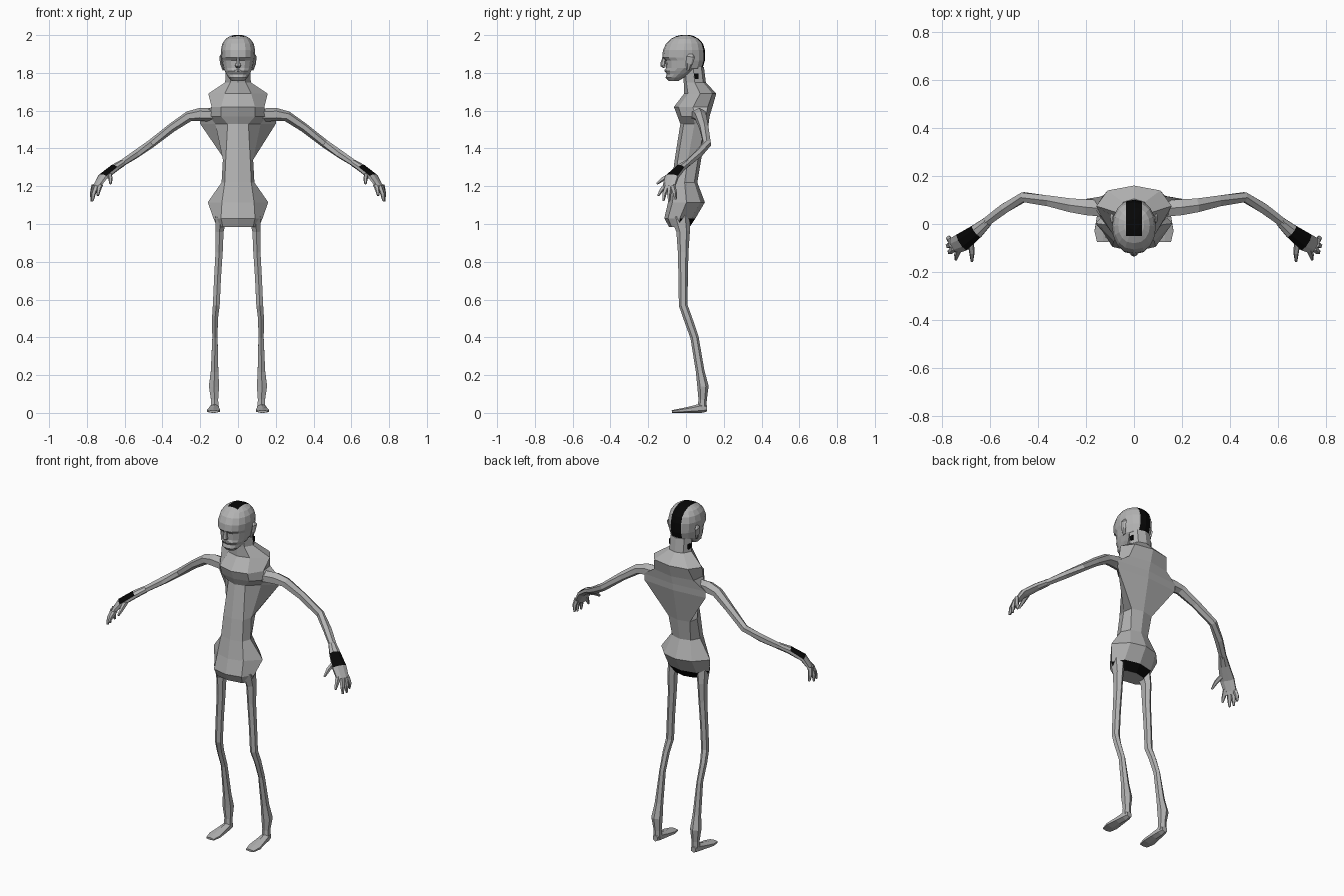
import bpy
import bmesh
import math
from mathutils import Vector

cube = bpy.data.objects.get("Cube")
if cube:
    bpy.data.objects.remove(cube, do_unlink=True)


def make_material(name, value):
    mat = bpy.data.materials.new(name)
    mat.use_nodes = True
    colour = (value, value, value, 1)
    mat.diffuse_color = colour
    mat.node_tree.nodes["Principled BSDF"].inputs["Base Color"].default_value = colour
    return mat


GREY = make_material("skin_grey", 0.45)
BLACK = make_material("patch_black", 0.002)
UP = Vector((0, 0, 1))
BACK = Vector((0, 1, 0))


def build(name, rings, black_rule=None, cuts=()):
    """Skin a list of closed rings; faces that meet black_rule turn black."""
    bm = bmesh.new()
    loops = [[bm.verts.new(p) for p in ring] for ring in rings]
    n = len(loops[0])
    for low, high in zip(loops, loops[1:]):
        for i in range(n):
            j = (i + 1) % n
            bm.faces.new((low[i], low[j], high[j], high[i]))
    bm.faces.new(loops[0])
    bm.faces.new(loops[-1])
    for point, normal in cuts:
        geom = bm.verts[:] + bm.edges[:] + bm.faces[:]
        bmesh.ops.bisect_plane(bm, geom=geom, plane_co=point, plane_no=normal)
    bmesh.ops.recalc_face_normals(bm, faces=bm.faces[:])
    bm.normal_update()
    if black_rule:
        for f in bm.faces:
            f.material_index = int(black_rule(f.calc_center_median(), f.normal))
    mesh = bpy.data.meshes.new(name)
    bm.to_mesh(mesh)
    bm.free()
    mesh.materials.append(GREY)
    mesh.materials.append(BLACK)
    obj = bpy.data.objects.new(name, mesh)
    bpy.context.collection.objects.link(obj)
    return obj


def tube(name, path, ref, side=1, sides=6, black_rule=None):
    """Path rows are x, y, z, half width, half depth; side mirrors x."""
    pts = [Vector((side * r[0], r[1], r[2])) for r in path]
    rings = []
    for k, row in enumerate(path):
        along = pts[min(k + 1, len(pts) - 1)] - pts[max(k - 1, 0)]
        across = along.cross(ref).normalized()
        deep = across.cross(along).normalized()
        angles = [math.tau * (i + 0.5) / sides for i in range(sides)]
        rings.append([pts[k] + across * row[3] * math.cos(a) + deep * row[4] * math.sin(a)
                      for a in angles])
    return build(name, rings, black_rule)


def body_ring(z, front, back, wf, ws, wb):
    """Eight-sided section: front corner, side and back corner half widths."""
    inset = 0.12 * (back - front)
    half = [(wf, front + inset), (ws, (front + back) / 2), (wb, back - inset)]
    loop = [(0, front)] + half + [(0, back)] + [(-x, y) for x, y in reversed(half)]
    return [(x, y, z) for x, y in loop]


def head_ring(z, front, back, width):
    mid, deep = (front + back) / 2, (back - front) / 2
    ring = []
    for i in range(16):
        a = math.tau * i / 16
        s, c = math.sin(a), math.cos(a)
        ring.append((width * math.copysign(abs(s) ** 0.85, s), mid - deep * c, z))
    return ring


# Torso: pelvis, waist, flared back, raised collar and neck
torso = [
    (.985, -.09, .02, .08, .11, .06),
    (1.03, -.115, .05, .09, .13, .09),
    (1.115, -.095, .1, .085, .16, .09),
    (1.22, -.075, .06, .07, .087, .06),
    (1.34, -.06, .08, .065, .08, .07),
    (1.53, -.03, .12, .055, .12, .2),
    (1.57, -.045, .125, .09, .15, .2),
    (1.62, -.064, .14, .09, .14, .13),
    (1.69, -.01, .16, .07, .157, .11),
    (1.75, -.012, .105, .04, .068, .045),
    (1.83, -.02, .095, .04, .064, .045),
]
build("torso", [body_ring(*row) for row in torso],
      lambda c, n: c.z < 1.02 and n.y > 0.2)

# Head with a dark strip over the crown and down the back
head = [
    (1.757, -.092, -.04, .032),
    (1.775, -.108, -.01, .05),
    (1.795, -.102, .03, .062),
    (1.81, -.112, .06, .07),
    (1.825, -.106, .088, .078),
    (1.865, -.108, .1, .085),
    (1.882, -.126, .101, .088),
    (1.92, -.122, .1, .091),
    (1.955, -.106, .09, .083),
    (1.98, -.08, .068, .066),
    (1.995, -.05, .04, .042),
    (2, -.025, .02, .022),
]
STRIP = 0.033
build("head", [head_ring(*row) for row in head],
      lambda c, n: abs(c.x) < STRIP and c.y > -0.05 and c.z > 1.82
      and (n.y > 0.3 or n.z > 0.6),
      cuts=[((STRIP, 0, 0), (1, 0, 0)), ((-STRIP, 0, 0), (1, 0, 0)),
            ((0, -0.05, 0), (0, 1, 0))])
tube("nose", [(0, -.115, 1.886, .008, .008), (0, -.12, 1.855, .011, .014),
              (0, -.122, 1.84, .017, .015), (0, -.112, 1.828, .012, .006)], BACK)
tube("lips", [(-.03, -.098, 1.81, .004, .004), (0, -.109, 1.812, .007, .007),
              (.03, -.098, 1.81, .004, .004)], UP)

for side, label in ((1, "left"), (-1, "right")):
    # Ear and the small dark patch behind it
    tube(label + "_ear", [(.078, .01, 1.815, .005, .008), (.088, .018, 1.85, .008, .018),
                          (.092, .025, 1.885, .008, .022), (.086, .025, 1.9, .004, .01)],
         BACK, side)
    patch = [[(side * x, .055 + a * .012, 1.782 + b * .014)
              for a, b in ((-1, -1), (1, -1), (1, 1), (-1, 1))] for x in (.058, .066)]
    build(label + "_neck_patch", patch, lambda c, n: True)

    # Arm, from inside the chest to the wrist
    tube(label + "_arm", [
        (.08, .06, 1.575, .04, .035), (.2, .07, 1.58, .038, .035),
        (.26, .077, 1.57, .033, .028), (.35, .095, 1.51, .026, .024),
        (.46, .112, 1.425, .023, .022), (.54, .065, 1.37, .024, .022),
        (.62, .005, 1.318, .021, .018)], UP, side)

    # Palm with a dark patch on its back
    tube(label + "_hand", [
        (.61, .01, 1.324, .022, .018), (.655, -.03, 1.296, .032, .02),
        (.715, -.075, 1.25, .042, .019), (.748, -.09, 1.2, .038, .014),
        (.755, -.095, 1.18, .03, .01)], UP, side, 8,
        lambda c, n: abs(abs(c.x) - .69) < .03 and n.z > .45)

    # Thumb and fingers, spread from front to back
    digits = {
        "thumb": ((.68, -.08, 1.26), (.675, -.12, 1.24), (.675, -.155, 1.213)),
        "index_finger": ((.728, -.105, 1.21), (.738, -.13, 1.18), (.742, -.148, 1.15)),
        "middle_finger": ((.75, -.1, 1.2), (.765, -.115, 1.16), (.77, -.12, 1.122)),
        "ring_finger": ((.76, -.085, 1.2), (.773, -.09, 1.16), (.774, -.09, 1.12)),
        "little_finger": ((.763, -.07, 1.205), (.772, -.06, 1.165), (.768, -.055, 1.13)),
    }
    for digit, points in digits.items():
        rows = [p + (r, r) for p, r in zip(points, (.014, .012, .006))]
        tube(label + "_" + digit, rows, Vector((1, 0, 0)), side, 5)

    # Leg, bending backward below the knee
    tube(label + "_leg", [
        (.09, -.03, 1.04, .035, .05), (.098, -.015, .96, .025, .036),
        (.1, -.015, .85, .022, .028), (.108, -.015, .72, .021, .025),
        (.115, -.015, .57, .021, .023), (.122, .01, .5, .018, .023),
        (.122, .045, .4, .016, .022), (.124, .075, .22, .023, .023),
        (.127, .09, .14, .031, .03), (.124, .088, .07, .022, .022),
        (.124, .085, .025, .024, .024)], BACK, side)

    # Foot, thin and wedge shaped
    tube(label + "_foot", [
        (.124, .11, .024, .018, .018), (.125, .08, .025, .026, .025),
        (.127, .03, .018, .032, .018), (.13, -.03, .011, .04, .012),
        (.13, -.075, .007, .028, .007)], UP, side)
